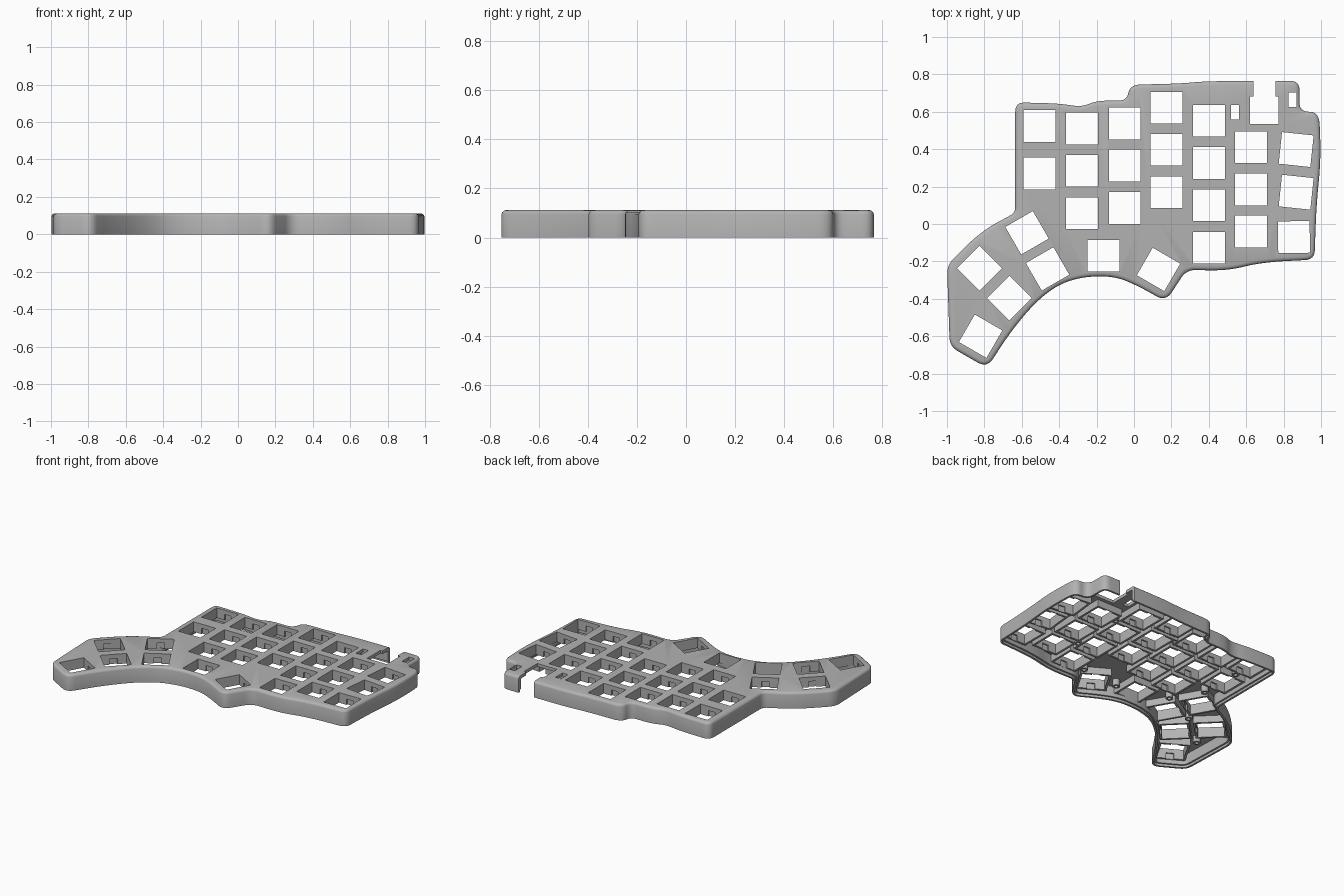
import bpy, bmesh
from math import radians
from mathutils import Vector, Matrix

if "Cube" in bpy.data.objects:
    bpy.data.objects.remove(bpy.data.objects["Cube"])

grey = bpy.data.materials.new("plain grey plastic")
grey.use_nodes = True
grey.diffuse_color = (0.45, 0.45, 0.45, 1)
grey.node_tree.nodes["Principled BSDF"].inputs["Base Color"].default_value = grey.diffuse_color

HEIGHT, PLATE, FRAME = 0.112, 0.09, 0.042   # top, plate underside, frame bottom
KEY, RIM = 0.17, 0.2                        # key opening, frame outer size
SOFT = 1                                    # corner cut that melts into a curve


def make_object(name, bm):
    bmesh.ops.recalc_face_normals(bm, faces=bm.faces)
    mesh = bpy.data.meshes.new(name)
    bm.to_mesh(mesh)
    bm.free()
    mesh.materials.append(grey)
    obj = bpy.data.objects.new(name, mesh)
    bpy.context.collection.objects.link(obj)
    return obj


def box(bm, x, y, width, depth, low, high, turn=0):
    place = (Matrix.Translation((x, y, (low + high) / 2))
             @ Matrix.Rotation(radians(turn), 4, 'Z')
             @ Matrix.Diagonal((width, depth, high - low, 1)))
    bmesh.ops.create_cube(bm, size=1, matrix=place)


def rounded(points, steps=8):
    """Closed outline with every corner replaced by a quadratic curve."""
    result = []
    for i, (x, y, cut) in enumerate(points):
        corner = Vector((x, y))
        before = Vector(points[i - 1][:2]) - corner
        after = Vector(points[(i + 1) % len(points)][:2]) - corner
        a = corner + before.normalized() * min(cut, before.length * 0.48)
        b = corner + after.normalized() * min(cut, after.length * 0.48)
        for s in range(steps + 1):
            t = s / steps
            result.append(a * (1 - t) ** 2 + corner * 2 * t * (1 - t) + b * t * t)
    return result


def inset(outline, amount):
    result = []
    for i, p in enumerate(outline):
        d1 = (p - outline[i - 1]).normalized()
        d2 = (outline[(i + 1) % len(outline)] - p).normalized()
        n1, n2 = Vector((-d1.y, d1.x)), Vector((-d2.y, d2.x))
        result.append(p + (n1 + n2) * (amount / (1 + n1.dot(n2))))
    return result


def cut_with(obj, cutter):
    mod = obj.modifiers.new("cut", 'BOOLEAN')
    mod.object = cutter
    mod.operation = 'DIFFERENCE'
    mod.solver = 'EXACT'
    mod.use_self = True
    bpy.context.view_layer.objects.active = obj
    bpy.ops.object.modifier_apply(modifier=mod.name)


def smooth(obj):
    bpy.ops.object.select_all(action='DESELECT')
    obj.select_set(True)
    bpy.context.view_layer.objects.active = obj
    bpy.ops.object.shade_smooth_by_angle(angle=radians(30))


# Case outline, counterclockwise from the back left corner: x, y, corner cut
outline = rounded([
    (-.635, .65, .05), (-.635, .06, .03), (-.82, -.04, SOFT), (-1, -.22, .05),
    (-.985, -.655, .05), (-.785, -.77, .06), (-.67, -.59, SOFT), (-.53, -.42, SOFT),
    (-.4, -.32, SOFT), (-.26, -.28, SOFT), (-.1, -.28, SOFT), (.03, -.335, SOFT),
    (.17, -.415, .06), (.28, -.245, .05), (.5, -.25, SOFT), (.68, -.205, SOFT),
    (.965, -.19, .05), (.975, .1, SOFT), (1, .35, SOFT), (.99, .6, .07),
    (.885, .6, .05), (.885, .765, .05), (.4, .765, SOFT), (.24, .75, SOFT),
    (-.02, .745, .06), (-.04, .66, .04), (-.2, .66, SOFT), (-.28, .625, SOFT),
    (-.4, .645, SOFT)])

# Key positions: straight columns, then turned keys
columns = {-.505: (.524, .27), -.278: (.51, .285, .057), -.05: (.537, .312, .085),
           .174: (.622, .397, .17), .401: (.552, .326, .1, -.127),
           .626: (.41, .184, -.04), -.163: (-.17,)}
keys = [(x, y, 0) for x, ys in columns.items() for y in ys]
keys += [(.867, .398, -6), (.867, .17, -6), (.855, -.07, 1), (.131, -.243, -30),
         (-.572, -.047, 30), (-.462, -.24, 30), (-.826, -.236, 45),
         (-.666, -.396, 45), (-.82, -.6, -30)]

# Shell: stepped inner wall, foot, outer wall and rounded top edge as stacked rings
bm = bmesh.new()
rings = []
for amount, z in ((.026, PLATE), (.026, .016), (.014, .016), (.014, 0), (0, 0),
                  (0, .095), (.003, .103), (.01, .109), (.02, HEIGHT)):
    rings.append([bm.verts.new((p.x, p.y, z)) for p in inset(outline, amount)])
for low, high in zip(rings, rings[1:]):
    for i in range(len(low)):
        bm.faces.new((low[i - 1], low[i], high[i], high[i - 1]))
bm.faces.new(rings[0])
bm.faces.new(rings[-1])
shell = make_object("case_shell", bm)

# Socket frames hanging under the plate
bm = bmesh.new()
for x, y, turn in keys:
    box(bm, x, y, RIM, RIM, FRAME, PLATE + .002, turn)
frames = make_object("socket_frames", bm)

# Cutter for key openings, clip notches, connector slot and small windows
bm = bmesh.new()
for x, y, turn in keys:
    box(bm, x, y, KEY, KEY, -.1, .2, turn)
key_cutter = make_object("key_cutter", bm)
bm = bmesh.new()
for x, y, turn in keys:
    box(bm, x, y, .05, KEY + .018, -.1, PLATE - .008, turn)
clip_cutter = make_object("clip_cutter", bm)
bm = bmesh.new()
box(bm, .697, .608, .152, .147, -.1, .2)
box(bm, .697, .73, .118, .16, -.11, .21)
for x, y in ((.54, .598), (.848, .665)):
    box(bm, x, y, .042, .078, -.1, .2)
slot_cutter = make_object("slot_cutter", bm)

cut_with(shell, key_cutter)
cut_with(shell, slot_cutter)
cut_with(frames, key_cutter)
cut_with(frames, clip_cutter)
for cutter in (key_cutter, clip_cutter, slot_cutter):
    bpy.data.objects.remove(cutter)

# Screw bosses: short tubes below the plate
bm = bmesh.new()
for x, y in ((-.505, .397), (-.5, .1), (-.375, -.1), (-.635, -.22), (-.87, -.42),
             (-.02, -.2), (.27, -.17), (.513, .06), (.513, .43), (.06, .47)):
    tube = []
    for radius, z in ((.024, PLATE), (.024, .045), (.012, .045), (.012, PLATE)):
        circle = bmesh.ops.create_circle(
            bm, segments=20, radius=radius, matrix=Matrix.Translation((x, y, z)))
        tube.append(circle["verts"])
    for a, b in zip(tube, tube[1:]):
        for i in range(len(a)):
            bm.faces.new((a[i - 1], a[i], b[i], b[i - 1]))
bosses = make_object("screw_bosses", bm)

for part in (shell, frames, bosses):
    smooth(part)
